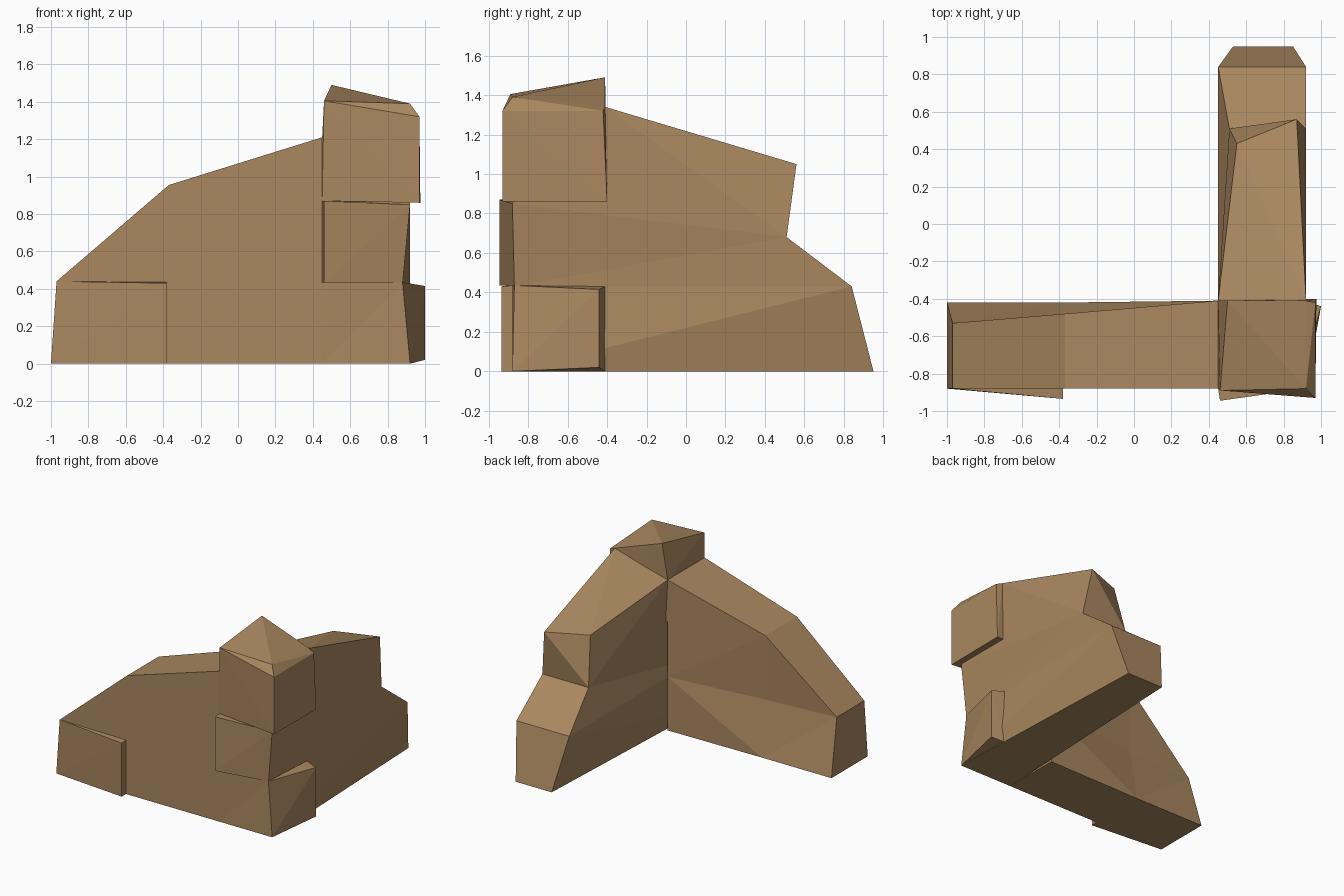
import bpy
import bmesh

if "Cube" in bpy.data.objects:
    bpy.data.objects.remove(bpy.data.objects["Cube"], do_unlink=True)

# One sandy stone colour for everything
STONE = (0.40, 0.245, 0.115, 1.0)
stone = bpy.data.materials.new("sandy_stone")
stone.use_nodes = True
stone.diffuse_color = STONE
stone.node_tree.nodes["Principled BSDF"].inputs["Base Color"].default_value = STONE


def finish(name, bm):
    """Clean the mesh and link it as a flat-shaded object."""
    bmesh.ops.recalc_face_normals(bm, faces=bm.faces[:])
    mesh = bpy.data.meshes.new(name)
    bm.to_mesh(mesh)
    bm.free()
    mesh.materials.append(stone)
    obj = bpy.data.objects.new(name, mesh)
    bpy.context.collection.objects.link(obj)
    return obj


def loft(name, rings):
    """Skin a row of matching rings and cap both ends."""
    bm = bmesh.new()
    rows = [[bm.verts.new(p) for p in ring] for ring in rings]
    count = len(rows[0])
    for low, high in zip(rows, rows[1:]):
        for i in range(count):
            j = (i + 1) % count
            bm.faces.new((low[i], low[j], high[j], high[i]))
    bm.faces.new(rows[0])
    bm.faces.new(rows[-1])
    bmesh.ops.remove_doubles(bm, verts=bm.verts[:], dist=0.001)
    bmesh.ops.triangulate(bm, faces=bm.faces[:])
    return finish(name, bm)


def hull(name, points):
    """Rough-hewn block: the convex hull of its corners."""
    bm = bmesh.new()
    verts = [bm.verts.new(p) for p in points]
    result = bmesh.ops.convex_hull(bm, input=verts)
    spare = set(result["geom_interior"]) | set(result["geom_unused"])
    spare = [v for v in spare if isinstance(v, bmesh.types.BMVert)]
    bmesh.ops.delete(bm, geom=spare, context="VERTS")
    return finish(name, bm)


# Shared lines where the two walls and the corner block meet
FRONT, BACK = -0.88, -0.41
INNER, OUTER = 0.45, 0.92

# Front wall: sections from the broken left end to the corner
loft("front_wall", [
    [(-1, FRONT, 0), (-0.97, FRONT, 0.44), (-0.97, FRONT, 0.44),
     (-0.97, -0.53, 0.44), (-0.97, -0.53, 0.44), (-1, -0.42, 0)],
    [(-0.38, FRONT, 0), (-0.38, FRONT, 0.44), (-0.37, FRONT, 0.955),
     (-0.37, -0.48, 0.955), (-0.38, -0.5, 0.43), (-0.38, -0.42, 0)],
    [(INNER, FRONT, 0), (INNER, FRONT, 0.44), (INNER, FRONT, 0.87),
     (INNER, BACK, 1.21), (INNER, BACK, 0.43), (INNER, BACK, 0)],
])

# Crest of the front wall, rising into the corner block
hull("front_wall_crest", [
    (-0.37, FRONT, 0.955), (-0.37, -0.48, 0.955), (0.27, -0.79, 1.12),
    (INNER, FRONT, 0.87), (INNER, FRONT, 1.21), (INNER, BACK, 1.21),
])

# Side wall: sections from the ground up to the sloping broken top
loft("side_wall", [
    [(OUTER, FRONT, 0), (0.85, 0.95, 0), (0.53, 0.95, 0), (INNER, FRONT, 0)],
    [(0.88, -0.87, 0.43), (OUTER, 0.84, 0.43),
     (INNER, 0.84, 0.43), (INNER, FRONT, 0.43)],
    [(OUTER, FRONT, 0.85), (OUTER, 0.51, 0.68),
     (0.51, 0.51, 0.68), (INNER, FRONT, 0.87)],
    [(OUTER, BACK, 1.34), (0.87, 0.56, 1.05),
     (0.55, 0.43, 1.06), (INNER, BACK, 1.21)],
])

# Overhanging block on top of the corner
hull("corner_top_block", [
    (INNER, FRONT, 0.87), (INNER, BACK, 0.87),
    (0.97, -0.93, 0.86), (0.975, -0.4, 0.86),
    (INNER, FRONT, 1.21), (INNER, BACK, 1.21),
    (0.97, -0.93, 1.32), (0.97, -0.42, 1.32),
    (0.46, -0.89, 1.405), (OUTER, FRONT, 1.39),
    (0.5, BACK, 1.49), (OUTER, BACK, 1.34),
])

# Proud stones, each a wedge standing out of a wall face
hull("left_base_stone", [
    (-1, FRONT, 0), (-0.97, FRONT, 0.44), (-0.38, FRONT, 0),
    (-0.38, FRONT, 0.435), (-0.38, -0.935, 0), (-0.38, -0.935, 0.43),
])
hull("corner_front_stone", [
    (INNER, FRONT, 0.435), (INNER, FRONT, 0.87), (0.46, -0.945, 0.435),
    (0.46, -0.945, 0.87), (0.88, -0.87, 0.435), (OUTER, FRONT, 0.85),
])
hull("corner_side_stone", [
    (OUTER, FRONT, 0), (0.88, -0.87, 0.435), (1, -0.44, 0.02),
    (1, -0.44, 0.415), (0.91, BACK, 0), (0.9, BACK, 0.43),
])
